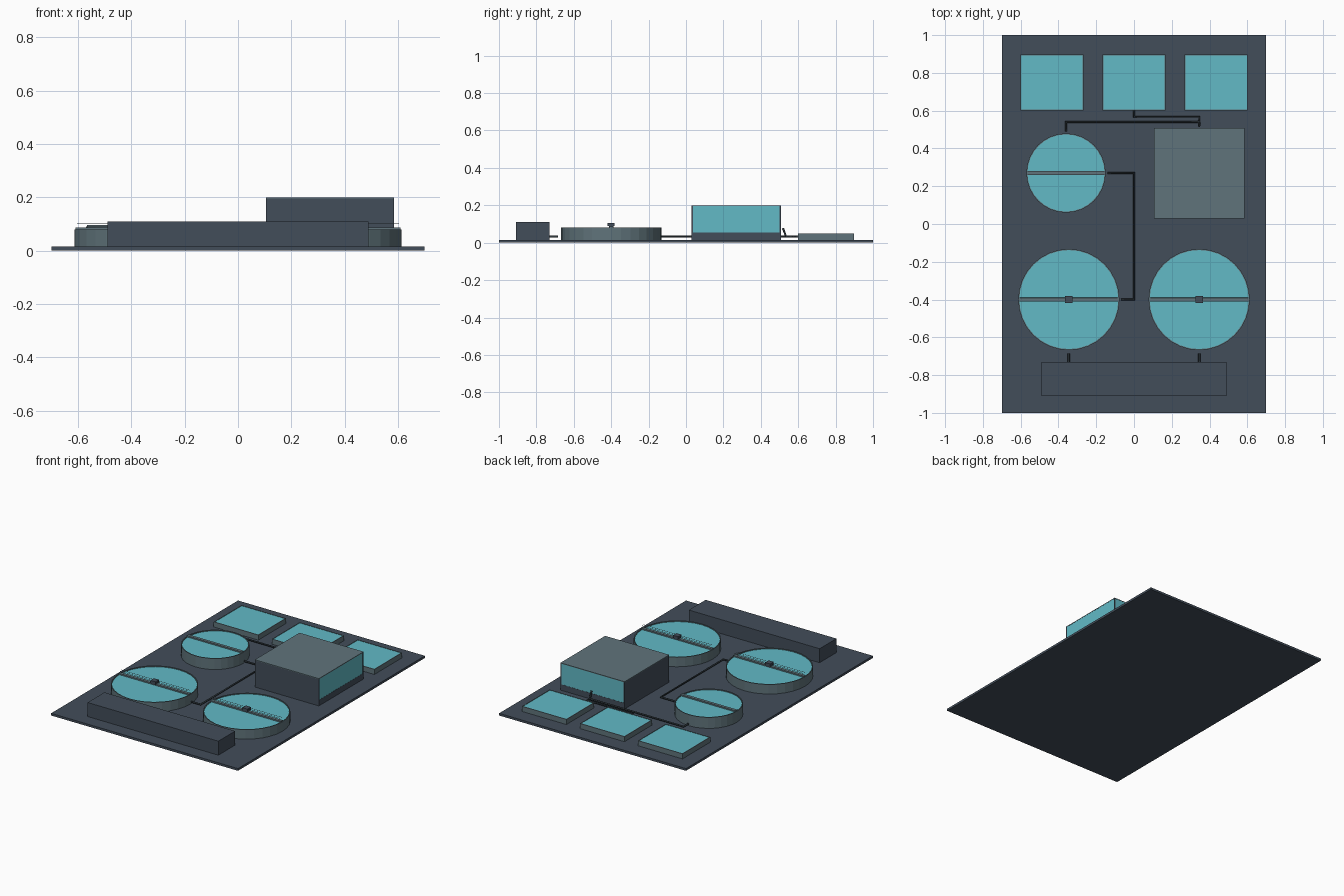
import bpy
import math
from mathutils import Vector

cube = bpy.data.objects.get("Cube")
if cube:
    bpy.data.objects.remove(cube, do_unlink=True)


def material(name, rgb):
    m = bpy.data.materials.new(name)
    m.use_nodes = True
    m.diffuse_color = (*rgb, 1)
    m.node_tree.nodes["Principled BSDF"].inputs["Base Color"].default_value = (*rgb, 1)
    return m


SLATE = material("dark slate", (0.055, 0.075, 0.102))
GREY = material("concrete grey", (0.117, 0.174, 0.198))
TEAL = material("water teal", (0.122, 0.49, 0.565))
PIPE = material("pipe charcoal", (0.03, 0.042, 0.05))


def finish(name, mat):
    ob = bpy.context.object
    ob.name = name
    ob.data.materials.append(mat)
    return ob


def box(name, mat, x, y, z):
    """Box from (low, high) pairs on each axis."""
    bpy.ops.mesh.primitive_cube_add(size=1, location=[sum(a) / 2 for a in (x, y, z)])
    bpy.context.object.scale = [a[1] - a[0] for a in (x, y, z)]
    return finish(name, mat)


def span(c, half):
    return (c - half, c + half)


def pipe(name, points, radius=0.006, mat=PIPE):
    curve = bpy.data.curves.new(name, "CURVE")
    curve.dimensions = "3D"
    curve.bevel_depth = radius
    curve.bevel_resolution = 1
    curve.use_fill_caps = True
    line = curve.splines.new("POLY")
    line.points.add(len(points) - 1)
    for p, co in zip(line.points, points):
        p.co = (*co, 1)
    ob = bpy.data.objects.new(name, curve)
    curve.materials.append(mat)
    bpy.context.collection.objects.link(ob)


def ring_wall(name, mat, c, r, thick, z0, z1, sides=32):
    """Open tank wall: four rings joined into a tube."""
    verts, faces = [], []
    for rad, z in ((r, z0), (r, z1), (r - thick, z1), (r - thick, z0)):
        for i in range(sides):
            a = math.tau * i / sides
            verts.append((c[0] + rad * math.cos(a), c[1] + rad * math.sin(a), z))
    for k in range(4):
        for i in range(sides):
            j, n = (i + 1) % sides, (k + 1) % 4
            faces.append((k * sides + i, k * sides + j, n * sides + j, n * sides + i))
    mesh = bpy.data.meshes.new(name)
    mesh.from_pydata(verts, [], faces)
    mesh.materials.append(mat)
    bpy.context.collection.objects.link(bpy.data.objects.new(name, mesh))


def tank(name, x, y, r, top, hub):
    ring_wall(name + "_wall", GREY, (x, y), r, 0.006, BASE, top)
    depth = top - 0.006 - BASE
    bpy.ops.mesh.primitive_cylinder_add(vertices=32, radius=r - 0.005, depth=depth,
                                        location=(x, y, BASE + depth / 2))
    finish(name + "_water", TEAL)
    box(name + "_bridge", GREY, span(x, r - 0.003), span(y, 0.01), (top - 0.003, top + 0.006))
    if hub:
        box(name + "_hub_post", SLATE, span(x, 0.013), span(y, 0.013), (top, 0.09))
        box(name + "_hub_head", SLATE, span(x, 0.019), span(y, 0.019), (0.088, 0.106))
        for side in (-1, 1):
            yy = y + side * 0.009
            pipe(name + "_rail", [(x - r + 0.01, yy, 0.103), (x + r - 0.01, yy, 0.103)],
                 0.001, GREY)


# Ground slab and long front building
BASE = 0.015
box("ground_slab", SLATE, (-0.7, 0.7), (-1, 1), (0, BASE))
box("front_block", SLATE, (-0.49, 0.49), (-0.91, -0.73), (BASE, 0.11))

# Round settling tanks
for label, x in (("right", -0.345), ("left", 0.345)):
    tank(label + "_large_tank", x, -0.4, 0.268, 0.08, True)
tank("small_tank", -0.36, 0.27, 0.21, 0.09, False)

# Shallow rectangular basins
for x in (-0.435, 0, 0.435):
    box("basin_body", GREY, span(x, 0.167), (0.6, 0.897), (BASE, 0.046))
    box("basin_water", TEAL, span(x, 0.162), (0.605, 0.892), (0.044, 0.048))
    for s in (-1, 1):
        box("basin_rim", GREY, span(x + s * 0.1645, 0.0025), (0.6, 0.897), (0.046, 0.05))
        box("basin_rim", GREY, span(x, 0.167), span(0.7485 + s * 0.146, 0.0025), (0.046, 0.05))

# Control building: solid front and right walls, glazed left and back walls
X, Y = (0.105, 0.585), (0.03, 0.508)
box("building_plinth", SLATE, X, Y, (BASE, 0.055))
box("building_front_wall", SLATE, X, (Y[0], Y[0] + 0.008), (0.055, 0.195))
box("building_side_wall", SLATE, (X[0], X[0] + 0.008), Y, (0.055, 0.195))
box("building_corner_post", SLATE, (X[1] - 0.007, X[1]), (Y[1] - 0.007, Y[1]), (0.055, 0.195))
box("building_side_glass", TEAL, (X[1] - 0.006, X[1] - 0.001), (Y[0] + 0.008, Y[1] - 0.007), (0.055, 0.195))
box("building_back_glass", TEAL, (X[0] + 0.008, X[1] - 0.007), (Y[1] - 0.006, Y[1] - 0.001), (0.055, 0.195))
box("building_roof", GREY, X, Y, (0.195, 0.2))

# Connecting pipes
Z = 0.033
for x in (-0.345, 0.345):
    pipe("outlet_pipe", [(x, -0.685, Z), (x, -0.73, Z)])
pipe("transfer_pipe", [(-0.07, -0.4, Z), (0, -0.4, Z), (0, 0.27, Z), (-0.14, 0.27, Z)])
pipe("basin_pipe", [(0, 0.6, Z), (0, 0.567, Z), (0.345, 0.567, Z), (0.345, 0.535, Z), (0.345, 0.518, 0.078)])
pipe("small_tank_pipe", [(-0.36, 0.49, Z), (-0.36, 0.54, Z), (0.345, 0.54, Z)])
